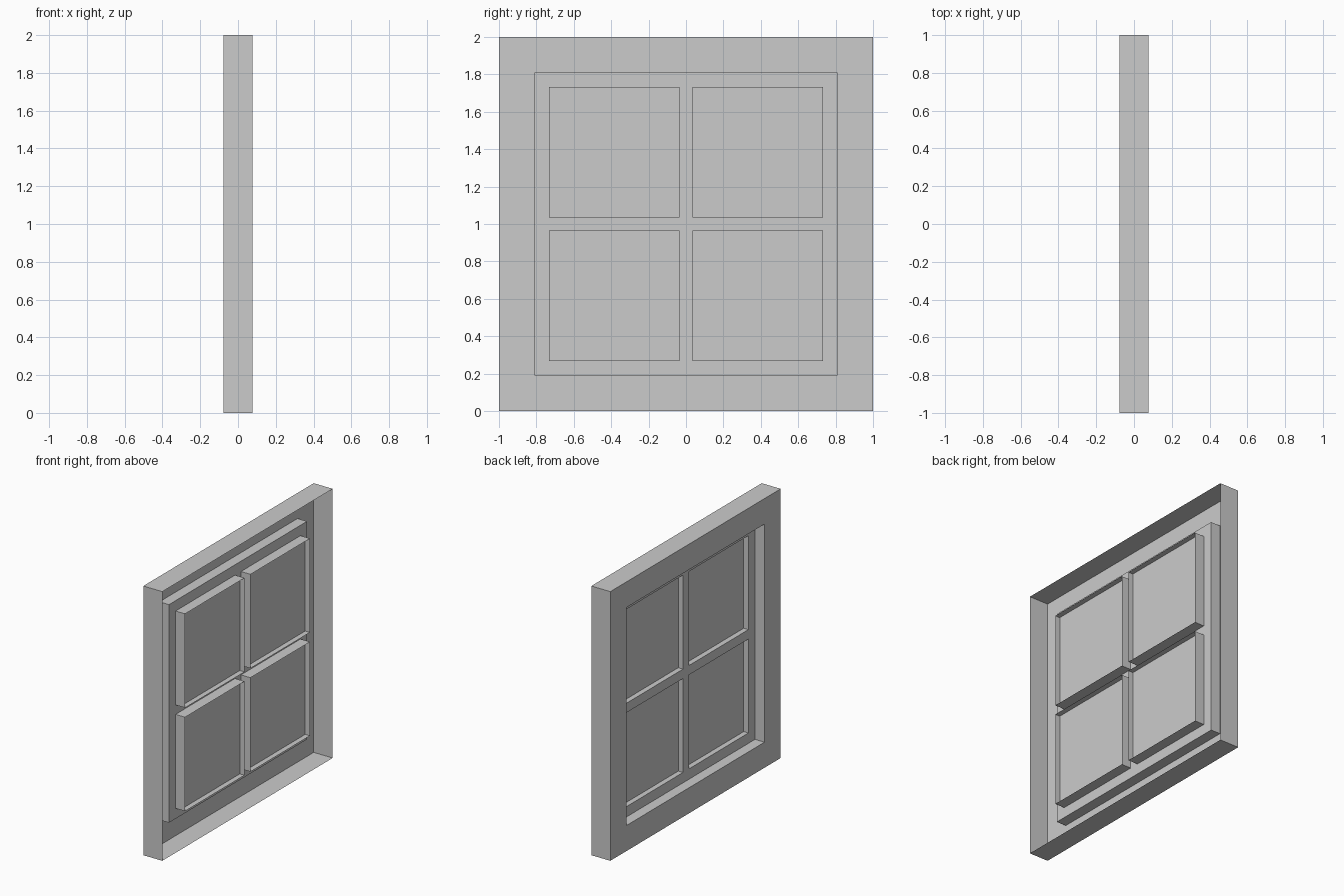
import bpy, bmesh

if "Cube" in bpy.data.objects:
    bpy.data.objects.remove(bpy.data.objects["Cube"])

# Thin-shell four-pane window; all sheets lie in the y-z plane
BACK, MID, GLASS, FRONT = -0.078, 0.0, 0.039, 0.078
OUT, REVEAL, PANE, BAR = 1.0, 0.81, 0.733, 0.035
CZ = 1.0


def finish(name, bm):
    bmesh.ops.remove_doubles(bm, verts=bm.verts, dist=1e-5)
    me = bpy.data.meshes.new(name)
    bm.to_mesh(me)
    bm.free()
    ob = bpy.data.objects.new(name, me)
    bpy.context.collection.objects.link(ob)


def quad(bm, *pts):
    bm.faces.new([bm.verts.new(p) for p in pts])


def sheet(bm, x, ys, zs, hole=lambda i, j: False):
    """Flat grid facing -x, leaving out the cells that are holes."""
    for i, (y0, y1) in enumerate(zip(ys, ys[1:])):
        for j, (z0, z1) in enumerate(zip(zs, zs[1:])):
            if not hole(i, j):
                quad(bm, (x, y0, z0), (x, y0, z1), (x, y1, z1), (x, y1, z0))


def walls(bm, x0, x1, ya, yb, za, zb):
    """Four walls of a rectangular tube running along x."""
    c = [(ya, za), (yb, za), (yb, zb), (ya, zb)]
    for k in range(4):
        p, q = c[k], c[(k + 1) % 4]
        quad(bm, (x0, *p), (x0, *q), (x1, *q), (x1, *p))


# Outer frame: open-backed casing with a face ring
bm = bmesh.new()
ring = [-OUT, -REVEAL, REVEAL, OUT]
sheet(bm, BACK, ring, [CZ + v for v in ring], lambda i, j: i == 1 and j == 1)
walls(bm, BACK, FRONT, -OUT, OUT, CZ - OUT, CZ + OUT)
walls(bm, BACK, MID, -REVEAL, REVEAL, CZ - REVEAL, CZ + REVEAL)
finish("window_frame", bm)

# Sash: crossed bars with a deep sleeve around each pane
spans = [(-PANE, -BAR), (BAR, PANE)]
bm = bmesh.new()
grid = [-REVEAL, -PANE, -BAR, BAR, PANE, REVEAL]
sheet(bm, MID, grid, [CZ + v for v in grid], lambda i, j: i in (1, 3) and j in (1, 3))
for ya, yb in spans:
    for za, zb in spans:
        walls(bm, MID, FRONT, ya, yb, CZ + za, CZ + zb)
finish("sash", bm)

# Glass panes set halfway into the sleeves
for n, (y, z) in enumerate([(y, z) for y in spans for z in spans]):
    bm = bmesh.new()
    sheet(bm, GLASS, y, [CZ + v for v in z])
    finish(f"pane_{n + 1}", bm)
